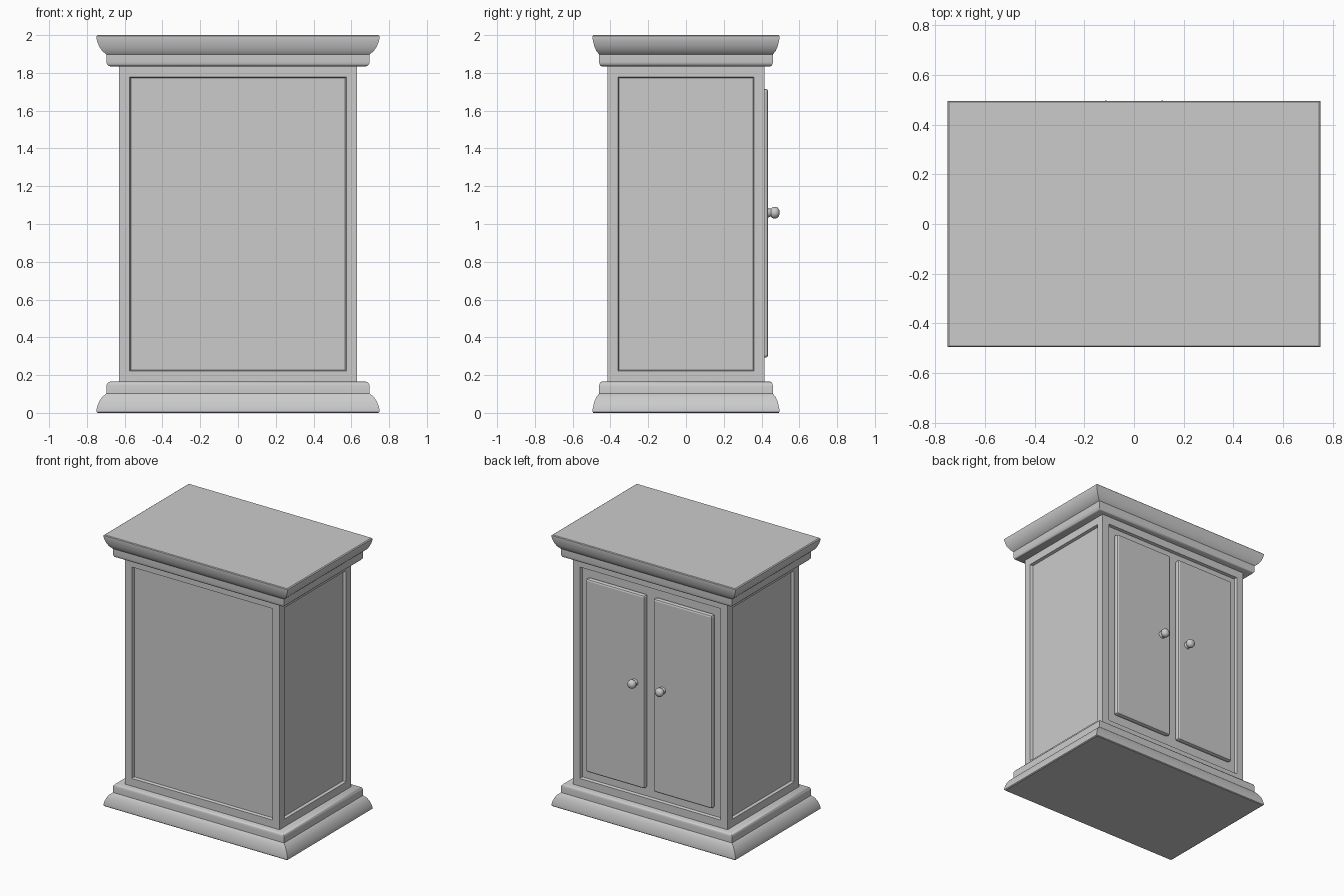
import bpy, bmesh
from math import pi
from mathutils import Matrix, Vector

if "Cube" in bpy.data.objects:
    bpy.data.objects.remove(bpy.data.objects["Cube"])

DEPTH = 0.66  # depth to width ratio of the whole cabinet


def finish(name, bm, smooth=True):
    bmesh.ops.recalc_face_normals(bm, faces=bm.faces)
    mesh = bpy.data.meshes.new(name)
    bm.to_mesh(mesh)
    bm.free()
    ob = bpy.data.objects.new(name, mesh)
    bpy.context.collection.objects.link(ob)
    if smooth:
        bpy.ops.object.select_all(action='DESELECT')
        ob.select_set(True)
        bpy.context.view_layer.objects.active = ob
        bpy.ops.object.shade_smooth_by_angle(angle=0.6)
    return ob


def box(lo, hi):
    bm = bmesh.new()
    lo, hi = Vector(lo), Vector(hi)
    bmesh.ops.create_cube(bm, size=1, matrix=Matrix.Translation((lo + hi) / 2)
                          @ Matrix.Diagonal((*(hi - lo), 1)))
    return bm


def moulding(name, profile):
    """Stack rectangular rings given as (half width, z) and cap both ends."""
    bm = bmesh.new()
    rings = [[bm.verts.new((sx * w, sy * w * DEPTH, z))
              for sx, sy in ((-1, -1), (1, -1), (1, 1), (-1, 1))]
             for w, z in profile]
    for a, b in zip(rings, rings[1:]):
        for i in range(4):
            j = (i + 1) % 4
            bm.faces.new((a[i], a[j], b[j], b[i]))
    bm.faces.new(rings[0][::-1])
    bm.faces.new(rings[-1])
    return finish(name, bm)


def mirror_x(ob):
    ob.modifiers.new("Mirror", 'MIRROR').use_axis[0] = True


# Plinth, and the same profile upside down as the cornice
profile = [(0.743, 0), (0.75, 0.005), (0.75, 0.014), (0.745, 0.035),
           (0.735, 0.06), (0.72, 0.083), (0.70, 0.10), (0.697, 0.102),
           (0.697, 0.142), (0.694, 0.154), (0.687, 0.162), (0.678, 0.165)]
moulding("plinth", profile)
moulding("cornice", [(w, 2 - z) for w, z in profile])

# Carcass with a framed, recessed panel on each upright side
bm = box((-0.63, -0.416, 0.165), (0.63, 0.416, 1.835))
bm.normal_update()
sides = [f for f in bm.faces if abs(f.normal.z) < 0.5]
bmesh.ops.inset_individual(bm, faces=sides, thickness=0.08)
bmesh.ops.inset_individual(bm, faces=sides, thickness=0.008, depth=-0.02)
finish("carcass", bm, smooth=False)

# Pair of doors standing in the recess on the +y side
doors = finish("doors", box((0.035, 0.394, 0.292), (0.515, 0.435, 1.716)), smooth=False)
bevel = doors.modifiers.new("Bevel", 'BEVEL')
bevel.width = 0.014
bevel.segments = 2
mirror_x(doors)

# Turned door knobs: (radius, y) profile spun about the y axis
turning = [(0.026, 0.432), (0.026, 0.436), (0.022, 0.442), (0.021, 0.450),
           (0.027, 0.455), (0.031, 0.464), (0.031, 0.474), (0.027, 0.485),
           (0.017, 0.493), (0, 0.496)]
bm = bmesh.new()
centre = Vector((0.113, 0, 1.06))
verts = [bm.verts.new(centre + Vector((r, y, 0))) for r, y in turning]
edges = [bm.edges.new(pair) for pair in zip(verts, verts[1:])]
bmesh.ops.spin(bm, geom=verts + edges, cent=centre, axis=(0, 1, 0),
               angle=2 * pi, steps=24)
bmesh.ops.remove_doubles(bm, verts=bm.verts, dist=0.0003)
mirror_x(finish("door_knobs", bm))
